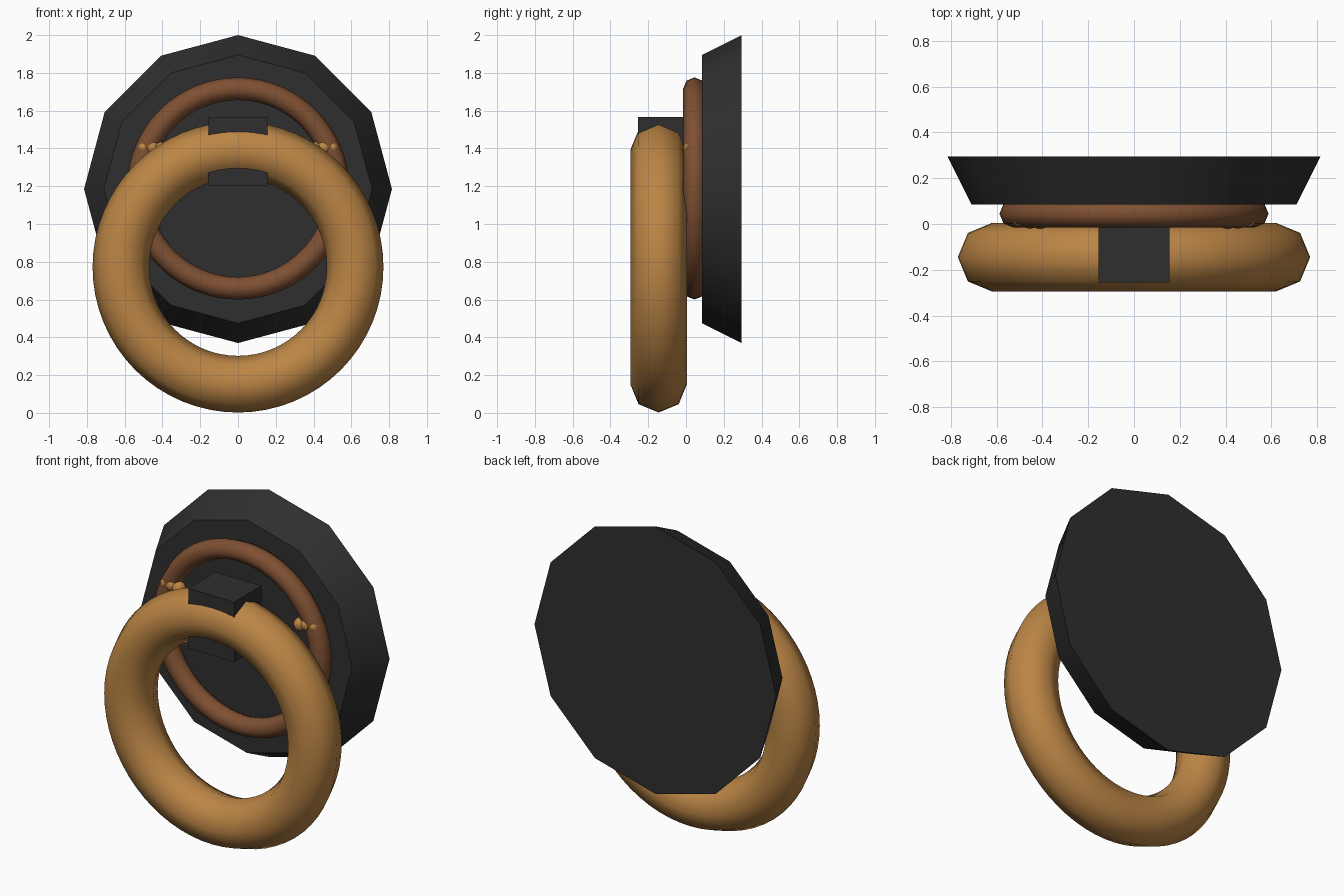
import bpy, math

cube = bpy.data.objects.get("Cube")
if cube:
    bpy.data.objects.remove(cube, do_unlink=True)


def material(name, color):
    mat = bpy.data.materials.new(name)
    mat.use_nodes = True
    mat.diffuse_color = (*color, 1)
    bsdf = next(n for n in mat.node_tree.nodes if n.type == "BSDF_PRINCIPLED")
    bsdf.inputs["Base Color"].default_value = (*color, 1)
    return mat


black = material("black iron", (0.028, 0.028, 0.028))
gold = material("golden brass", (0.50, 0.235, 0.06))
bronze = material("dark bronze", (0.21, 0.08, 0.032))


def finish(name, mat, angle=None):
    obj = bpy.context.object
    obj.name = name
    obj.data.materials.append(mat)
    bpy.ops.object.transform_apply(location=False, rotation=True, scale=True)
    if angle:
        bpy.ops.object.shade_smooth_by_angle(angle=math.radians(angle))
    return obj


def upright_ring(name, mat, y, z, major, minor):
    bpy.ops.mesh.primitive_torus_add(
        location=(0, y, z), rotation=(math.pi / 2, 0, 0),
        major_radius=major, minor_radius=minor,
        major_segments=64, minor_segments=8)
    return finish(name, mat, 60)


PLATE_Z = 1.185

# Twelve-sided back plate, narrower at the front
bpy.ops.mesh.primitive_cone_add(
    vertices=12, radius1=0.815, radius2=0.71, depth=0.21,
    location=(0, 0.19, PLATE_Z), rotation=(math.pi / 2, 0, 0))
finish("back_plate", black, 35)

# Raised trim ring on the plate and the large hanging ring
upright_ring("trim_ring", bronze, 0.045, PLATE_Z + 0.003, 0.528, 0.06)
upright_ring("knocker_ring", gold, -0.145, 0.772, 0.62, 0.15)

# Block that holds the hanging ring
bpy.ops.mesh.primitive_cube_add(size=1, location=(0, -0.125, 1.383))
bpy.context.object.scale = (0.31, 0.26, 0.365)
finish("ring_holder", black)

# Small beaded studs on both sides of the trim ring
beads = [(0.41, 1.395, 0.04), (0.455, 1.405, 0.038),
         (0.50, 1.405, 0.03), (0.50, 1.435, 0.016)]
for side, label in ((1, "left"), (-1, "right")):
    for i, (x, z, r) in enumerate(beads):
        bpy.ops.mesh.primitive_uv_sphere_add(
            segments=12, ring_count=8, radius=r,
            location=(side * x, 0.017, z))
        finish(f"{label}_stud_bead_{i + 1}", gold, 60)
